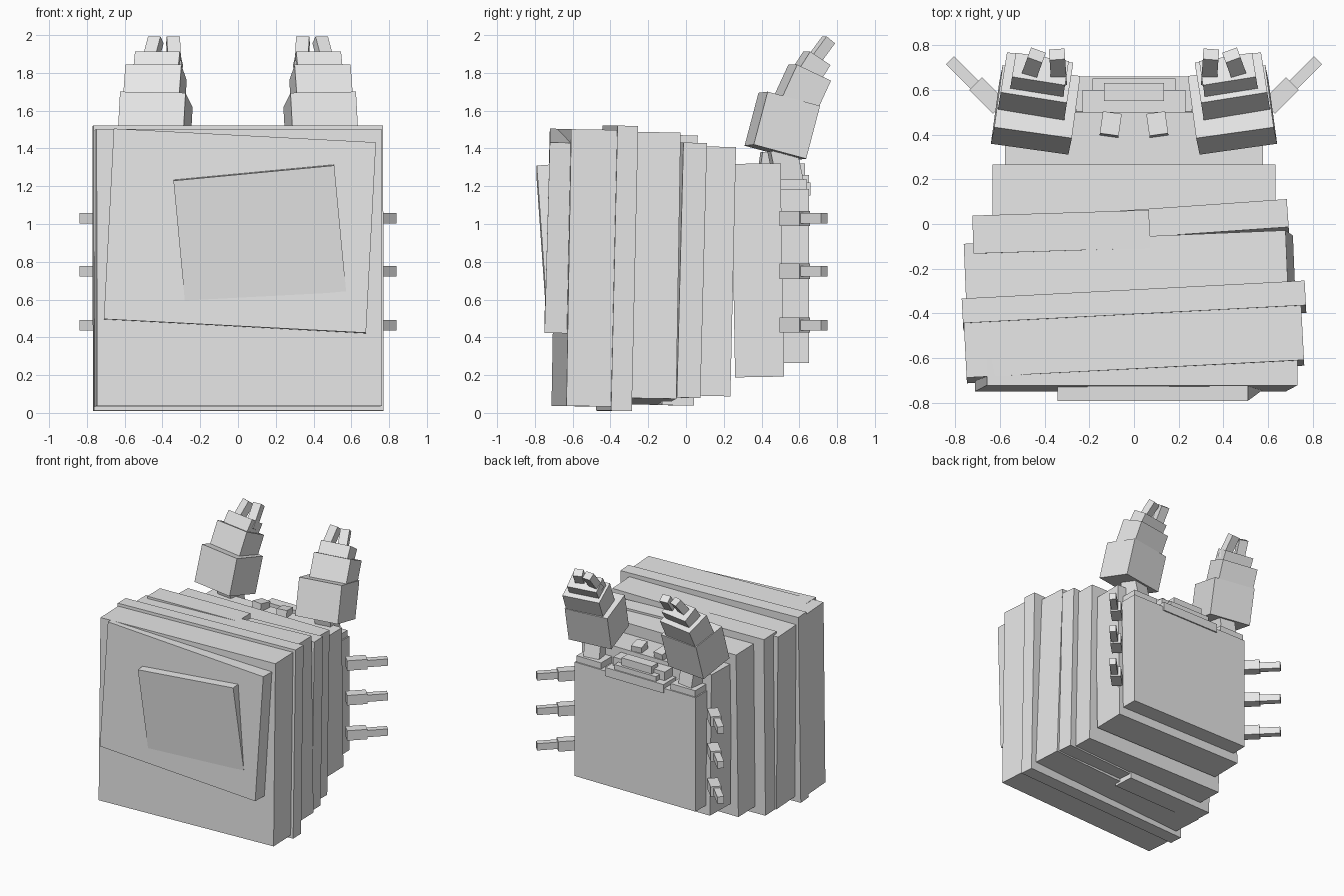
import bpy
from math import radians

if "Cube" in bpy.data.objects:
    bpy.data.objects.remove(bpy.data.objects["Cube"], do_unlink=True)

GREY = (0.8, 0.8, 0.8, 1)
grey = bpy.data.materials.new("plain_grey")
grey.use_nodes = True
grey.diffuse_color = GREY
grey.node_tree.nodes["Principled BSDF"].inputs["Base Color"].default_value = GREY


def box(name, x=0, y=0, z=0, width=1, depth=1, height=1, tilt=0, roll=0, turn=0):
    """Flat-shaded box placed by its centre; angles in degrees about x, y and z."""
    bpy.ops.mesh.primitive_cube_add(
        size=1, location=(x, y, z),
        rotation=(radians(tilt), radians(roll), radians(turn)))
    part = bpy.context.object
    part.name = name
    part.scale = (width, depth, height)
    part.data.materials.append(grey)


def pair(name, x, roll=0, turn=0, **shape):
    """The same box on the left (+x) and mirrored on the right."""
    for side, sign in (("left", 1), ("right", -1)):
        box(f"{side}_{name}", x=sign * x, roll=sign * roll, turn=sign * turn, **shape)


def slab(name, front, back, width, bottom, top, x=0, **angles):
    """Upright body slab described by the planes that bound it."""
    box(name, x=x, y=(front + back) / 2, z=(bottom + top) / 2,
        width=width, depth=back - front, height=top - bottom, **angles)


def fitting(name, front, back, width, top):
    """Block standing on the back of the body."""
    base = 1.15
    slab(name, front=front, back=back, width=width, bottom=base, top=top)


# Crooked screen and its panel
box("screen", x=0.115, y=-0.717, z=0.94, width=0.855, depth=0.1, height=0.67,
    tilt=4, roll=-5.4)
box("front_panel", x=0.01, y=-0.675, z=0.963, width=1.39, depth=0.12, height=1.01,
    tilt=-1.6, roll=3)

# Stacked, slightly crooked body slabs
slab("front_slab", front=-0.66, back=-0.41, width=1.51, bottom=0.035, top=1.5,
     tilt=-1, turn=3)
slab("rim_slab", front=-0.42, back=-0.31, width=1.535, bottom=0.01, top=1.52,
     tilt=-1.3, turn=3)
slab("middle_slab", front=-0.33, back=-0.07, width=1.44, bottom=0.06, top=1.47,
     x=-0.02, tilt=-1, roll=-1.3, turn=2.4)
slab("upper_half_slab", front=-0.13, back=0.04, width=0.79, bottom=0.04, top=1.47,
     x=-0.325, tilt=-0.8, turn=1.8)
slab("stepped_slab", front=-0.08, back=0.045, width=1.4, bottom=0.08, top=1.43,
     x=-0.01, tilt=-1.5, turn=4)
slab("rear_slab", front=0, back=0.25, width=1.265, bottom=0.09, top=1.41, tilt=-1.3)
slab("inner_slab", front=0.25, back=0.51, width=1.155, bottom=0.19, top=1.32, tilt=1)
slab("back_plate", front=0.47, back=0.65, width=1.08, bottom=0.265, top=1.185)

# Fittings on top of the back
fitting("top_plate", front=0.46, back=0.66, width=0.52, top=1.22)
fitting("top_block", front=0.43, back=0.6, width=0.46, top=1.29)
fitting("back_ledge", front=0.56, back=0.65, width=0.37, top=1.26)
fitting("top_handle", front=0.55, back=0.63, width=0.27, top=1.32)
pair("stub", x=0.105, y=0.44, z=1.31, width=0.085, depth=0.1, height=0.13,
     tilt=-8, turn=8)

# Raised arms, each segment narrower and leaning further back
pair("shoulder", x=0.42, y=0.56, z=1.2, width=0.22, depth=0.16, height=0.07)
pair("neck", x=0.43, y=0.53, z=1.29, width=0.13, depth=0.14, height=0.22,
     tilt=12, turn=8)
pair("upper_arm", x=0.44, y=0.51, z=1.52, width=0.35, depth=0.29, height=0.29,
     tilt=-15, roll=-1, turn=8)
pair("forearm", x=0.44, y=0.615, z=1.715, width=0.3, depth=0.2, height=0.19,
     tilt=-25, turn=9)
pair("hand", x=0.425, y=0.65, z=1.81, width=0.24, depth=0.13, height=0.16,
     tilt=-33, turn=9)
for finger, x, turn in (("inner", 0.34, -4), ("outer", 0.455, 20)):
    pair(f"{finger}_finger", x=x, y=0.7, z=1.9, width=0.07, depth=0.06, height=0.19,
         tilt=-38, turn=turn)

# Three jointed prongs on each side, splayed outwards and back
for level, z in (("lower", 0.465), ("middle", 0.75), ("upper", 1.03)):
    pair(f"{level}_prong_base", x=0.655, y=0.575, z=z,
         width=0.15, depth=0.08, height=0.08, turn=45)
    pair(f"{level}_prong_tip", x=0.755, y=0.665, z=z,
         width=0.19, depth=0.05, height=0.055, turn=45)
